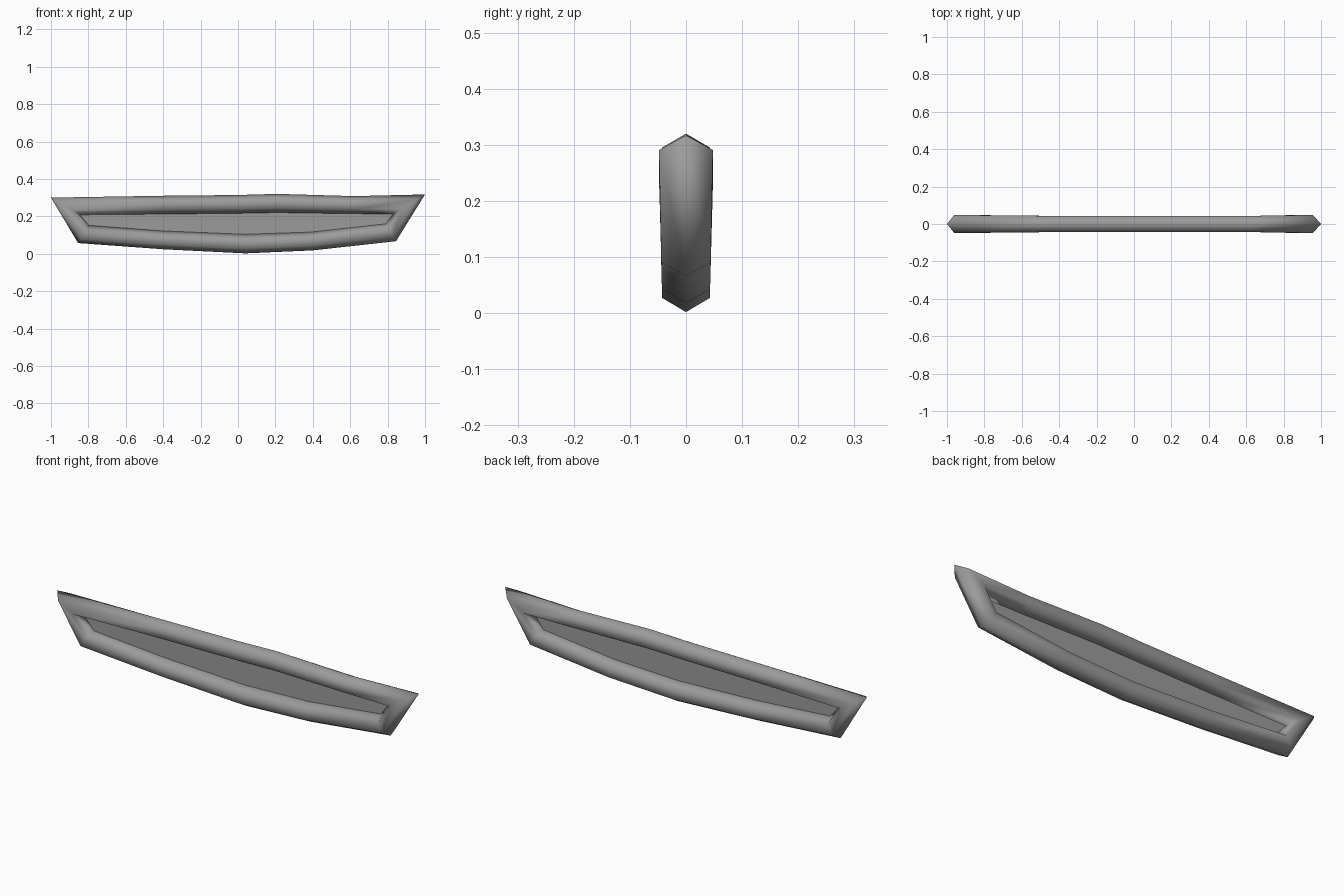
import bpy, bmesh

if "Cube" in bpy.data.objects:
    bpy.data.objects.remove(bpy.data.objects["Cube"])


def make_material(name, value):
    mat = bpy.data.materials.new(name)
    mat.diffuse_color = (value, value, value, 1)
    mat.use_nodes = True
    mat.node_tree.nodes["Principled BSDF"].inputs["Base Color"].default_value = mat.diffuse_color
    return mat


def make_object(name, bm, mat, smooth):
    bmesh.ops.recalc_face_normals(bm, faces=bm.faces)
    for f in bm.faces:
        f.smooth = smooth
    mesh = bpy.data.meshes.new(name)
    bm.to_mesh(mesh)
    bm.free()
    mesh.materials.append(mat)
    obj = bpy.data.objects.new(name, mesh)
    bpy.context.collection.objects.link(obj)
    return obj


grey = make_material("mid_grey", 0.33)

# Stations round the frame: outer x, z, inner x, z, half thickness
stations = [
    (-1.0, .30, -.845, .208, .048), (-.855, .057, -.797, .152, .044),
    (-.40, .024, -.40, .122, .043), (.04, .002, .04, .104, .043),
    (.40, .018, .39, .116, .043), (.845, .067, .79, .160, .044),
    (1.0, .317, .828, .213, .048), (.62, .308, .62, .214, .043),
    (.21, .320, .21, .220, .043), (.0, .314, .0, .216, .043),
    (-.40, .310, -.40, .212, .043),
]
# Six-sided section: fraction from outer to inner edge, side
section = [(0, 0), (.25, -1), (.75, -1), (1, 0), (.75, 1), (.25, 1)]

# Rim: six-sided tube swept round the hull outline
bm = bmesh.new()
rings = []
for ox, oz, ix, iz, half in stations:
    rings.append([bm.verts.new((ox + (ix - ox) * t, side * half, oz + (iz - oz) * t))
                  for t, side in section])
for i, ring in enumerate(rings):
    nxt = rings[(i + 1) % len(rings)]
    for j in range(6):
        k = (j + 1) % 6
        bm.faces.new((ring[j], ring[k], nxt[k], nxt[j]))
make_object("rim", bm, grey, True)

# Panel: thin flat sheet filling the opening
bm = bmesh.new()
bm.faces.new([bm.verts.new((ix, 0, iz)) for _, _, ix, iz, _ in stations])
make_object("centre_panel", bm, grey, False)
